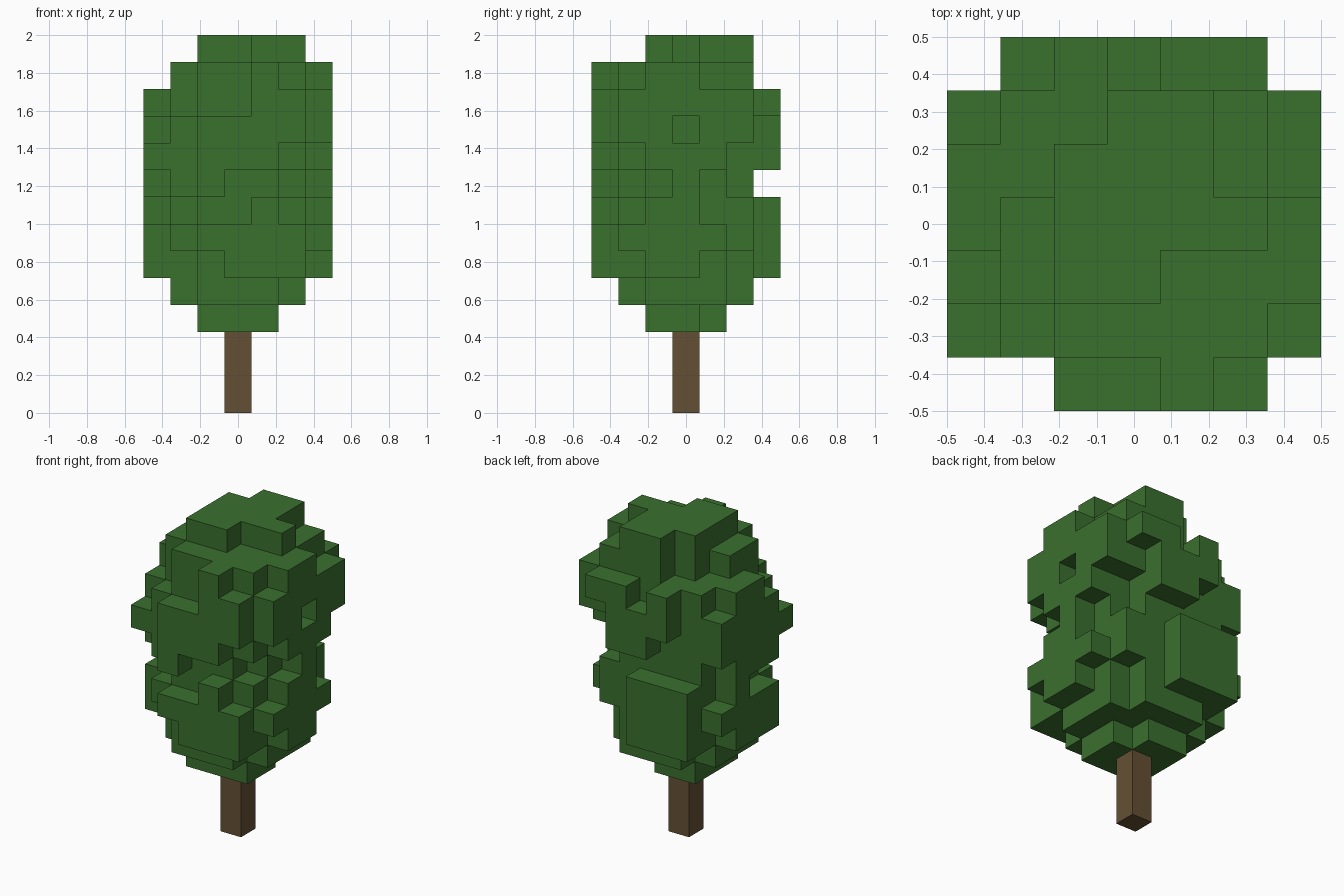
import bpy
import bmesh
from mathutils import Vector

old = bpy.data.objects.get("Cube")
if old:
    bpy.data.objects.remove(old, do_unlink=True)

CELL = 1 / 7
AXES = [Vector((1, 0, 0)), Vector((0, 1, 0)), Vector((0, 0, 1))]


def make_material(name, colour):
    mat = bpy.data.materials.new(name)
    mat.use_nodes = True
    mat.diffuse_color = colour
    mat.node_tree.nodes["Principled BSDF"].inputs["Base Color"].default_value = colour
    return mat


def block(xs, ys, zs):
    """All cells in inclusive x, y and layer ranges."""
    ranges = [range(r[0], r[-1] + 1) for r in (xs, ys, zs)]
    return {(x, y, z) for x in ranges[0] for y in ranges[1] for z in ranges[2]}


def build(name, cells, material):
    """Turn a set of cells into a mesh holding only the outer faces."""
    bm = bmesh.new()
    for cell in cells:
        centre = Vector(cell) + Vector((-3, -3, 0.5))
        for i, axis in enumerate(AXES):
            side, up = AXES[(i + 1) % 3] / 2, AXES[(i + 2) % 3] / 2
            for sign in (1, -1):
                normal = axis * sign
                if tuple(int(c) for c in Vector(cell) + normal) in cells:
                    continue
                mid = centre + normal / 2
                corners = [mid - side - up, mid + side - up,
                           mid + side + up, mid - side + up]
                bm.faces.new([bm.verts.new(c * CELL) for c in corners[::sign]])
    bmesh.ops.remove_doubles(bm, verts=bm.verts, dist=CELL / 100)
    mesh = bpy.data.meshes.new(name)
    bm.to_mesh(mesh)
    bm.free()
    mesh.materials.append(material)
    obj = bpy.data.objects.new(name, mesh)
    bpy.context.collection.objects.link(obj)
    return obj


leaf_green = make_material("leaf green", (0.042, 0.16, 0.027, 1))
bark_brown = make_material("bark brown", (0.13, 0.08, 0.034, 1))

# Trunk: a single column of cells
build("trunk", block([3], [3], [0, 2]), bark_brown)

# Foliage core, tapered underside and cap
leaves = block([1, 5], [1, 5], [5, 11])
leaves |= block([2, 4], [2, 4], [3])
leaves |= block([1, 5], [2, 4], [4]) | block([2, 4], [1, 5], [4])
leaves |= block([2, 5], [1, 5], [12]) | block([1], [2, 3], [12])
for row, span in ((2, [2, 3]), (3, [2, 5]), (4, [2, 4]), (5, [3, 4])):
    leaves |= block(span, [row], [13])

# Corners carved out of the core
for x, y, layers in (
    (1, 1, [5]), (1, 1, [7]), (1, 1, [11]), (5, 1, [8]),
    (5, 5, [5]), (5, 5, [8, 9]), (2, 5, [12]), (4, 4, [3]),
):
    leaves -= block([x], [y], layers)

# Clumps on each side: column -> layer ranges
right_clumps = {
    1: ([6], [10, 11]), 2: ([5, 7], [9, 12]), 3: ([5, 9], [11, 12]),
    4: ([6], [9, 11]), 5: ([10, 11],),
}
left_clumps = {
    1: ([9],), 2: ([5, 6], [8, 10]), 3: ([5, 6], [8, 11]),
    4: ([5, 11],), 5: ([6], [9, 10]),
}
front_clumps = {
    2: ([6], [8, 10]), 3: ([5, 6], [9, 10]),
    4: ([5, 7], [9, 12]), 5: ([5, 6], [10, 11]),
}
back_clumps = {
    1: ([5, 7],), 2: ([5, 7], [10, 11]), 3: ([5, 7], [9, 10]),
    4: ([9, 11],), 5: ([11],),
}
for edge, clumps in ((6, right_clumps), (0, left_clumps)):
    for column, spans in clumps.items():
        for layers in spans:
            leaves |= block([edge], [column], layers)
for edge, clumps in ((0, front_clumps), (6, back_clumps)):
    for column, spans in clumps.items():
        for layers in spans:
            leaves |= block([column], [edge], layers)

# Small pocket on one side of the foliage
leaves -= block([6], [3], [10])

build("foliage", leaves, leaf_green)
